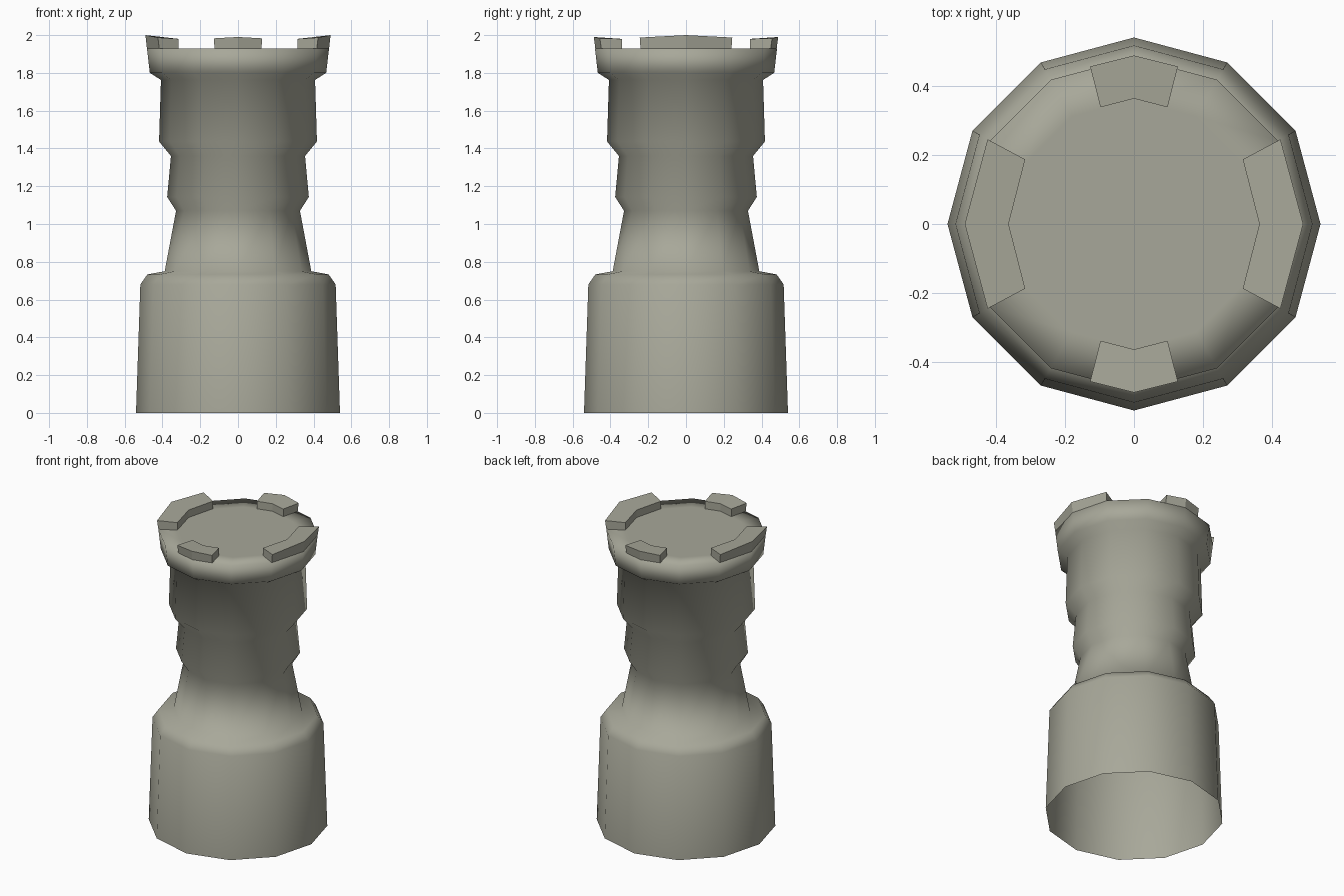
import bpy, bmesh, math

if "Cube" in bpy.data.objects:
    bpy.data.objects.remove(bpy.data.objects["Cube"])

SIDES = 12
stone = bpy.data.materials.new("grey green stone")
stone.diffuse_color = (0.39, 0.39, 0.32, 1)
stone.use_nodes = True
stone.node_tree.nodes["Principled BSDF"].inputs["Base Color"].default_value = stone.diffuse_color


def finish(name, bm, smooth):
    bmesh.ops.recalc_face_normals(bm, faces=bm.faces)
    for f in bm.faces:
        f.smooth = smooth
    me = bpy.data.meshes.new(name)
    bm.to_mesh(me)
    bm.free()
    me.materials.append(stone)
    ob = bpy.data.objects.new(name, me)
    bpy.context.collection.objects.link(ob)
    return ob


# tower body: twelve-sided lathe, open underneath, flat floor on top
profile = [(0.54, 0), (0.517, 0.68), (0.48, 0.733), (0.388, 0.75),
           (0.328, 1.07), (0.375, 1.143), (0.355, 1.36), (0.418, 1.437),
           (0.408, 1.763), (0.467, 1.80), (0.482, 1.93), (0.36, 1.93)]
bm = bmesh.new()
rings = []
for r, z in profile:
    rings.append([bm.verts.new((r * math.cos(math.tau * i / SIDES),
                                r * math.sin(math.tau * i / SIDES), z))
                  for i in range(SIDES)])
for a, b in zip(rings, rings[1:]):
    for i in range(SIDES):
        j = (i + 1) % SIDES
        bm.faces.new((a[i], a[j], b[j], b[i]))
floor = bm.faces.new(rings[-1])
floor_normal_up = floor.normal
body = finish("tower_body", bm, True)


# battlements: bent blocks of three stations (end, middle, end)
def battlement(name, turn, outer_mid, outer_end, inner_mid, inner_end, tops):
    """Points are (along radius, across); tops = z of outer mid, outer end, inner."""
    c, s = math.cos(turn), math.sin(turn)
    bm = bmesh.new()

    def vert(p, z):
        return bm.verts.new((p[0] * c - p[1] * s, p[0] * s + p[1] * c, z))

    stations = []
    for side in (-1, 0, 1):
        o = (outer_mid, 0) if side == 0 else (outer_end[0], side * outer_end[1])
        n = (inner_mid, 0) if side == 0 else (inner_end[0], side * inner_end[1])
        foot = (o[0] * 0.984, o[1] * 0.984)
        stations.append([vert(foot, 1.93), vert(o, tops[0] if side == 0 else tops[1]),
                         vert(n, tops[2]), vert(n, 1.93)])
    for a, b in zip(stations, stations[1:]):
        for i in range(3):
            bm.faces.new((a[i], a[i + 1], b[i + 1], b[i]))
        bm.faces.new((a[3], a[0], b[0], b[3]))
    bm.faces.new(stations[0])
    bm.faces.new(stations[2])
    finish(name, bm, False)


for side, turn in (("right", 0), ("left", math.pi)):
    battlement("wide_battlement_" + side, turn, 0.49, (0.424, 0.245),
               0.363, (0.315, 0.187), (2.0, 1.987, 1.98))
for side, turn in (("back", math.pi / 2), ("front", -math.pi / 2)):
    battlement("small_battlement_" + side, turn, 0.488, (0.456, 0.127),
               0.363, (0.338, 0.097), (1.99, 1.983, 1.98))
